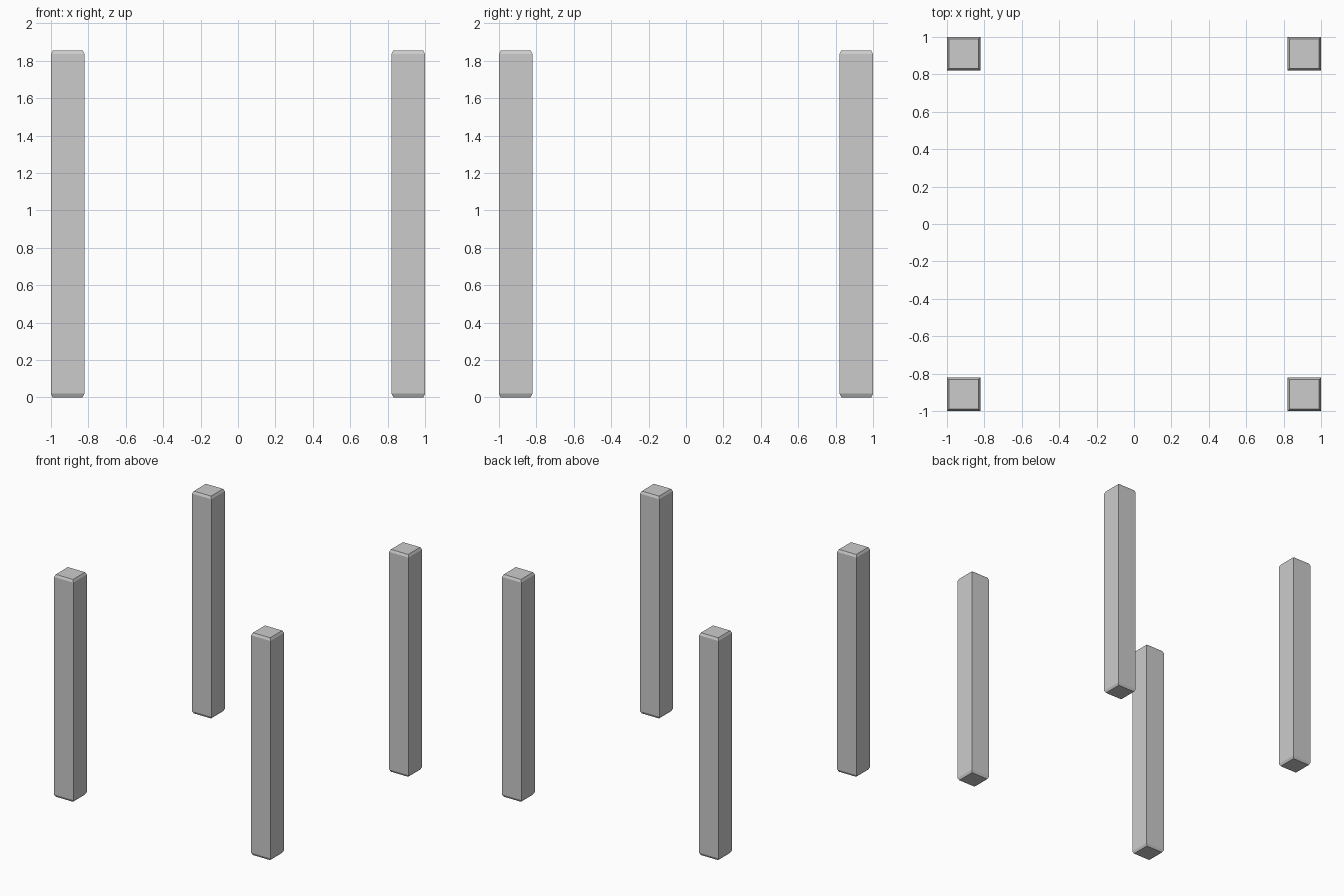
import bpy, bmesh

if "Cube" in bpy.data.objects:
    bpy.data.objects.remove(bpy.data.objects["Cube"])

W, H = 0.179, 1.856            # post width and height
INSET, RISE = 0.01, 0.02       # chamfer at both ends


def post(name, cx, cy):
    # Stacked square sections: chamfered foot, shaft, chamfered head
    bm = bmesh.new()
    h = W / 2
    rings = []
    for r, z in ((h - INSET, 0), (h, RISE), (h, H - RISE), (h - INSET, H)):
        rings.append([bm.verts.new((sx * r, sy * r, z))
                      for sx, sy in ((-1, -1), (1, -1), (1, 1), (-1, 1))])
    for a, b in zip(rings, rings[1:]):
        for i in range(4):
            j = (i + 1) % 4
            bm.faces.new((a[i], a[j], b[j], b[i]))
    bm.faces.new(rings[0][::-1])
    bm.faces.new(rings[-1])
    mesh = bpy.data.meshes.new(name)
    bm.to_mesh(mesh)
    bm.free()
    ob = bpy.data.objects.new(name, mesh)
    ob.location = (cx, cy, 0)
    bpy.context.collection.objects.link(ob)


# Four corner posts
c = 1 - W / 2
for side, sx in (("left", -1), ("right", 1)):
    for end, sy in (("front", -1), ("back", 1)):
        post(f"{end}_{side}_post", sx * c, sy * c)
